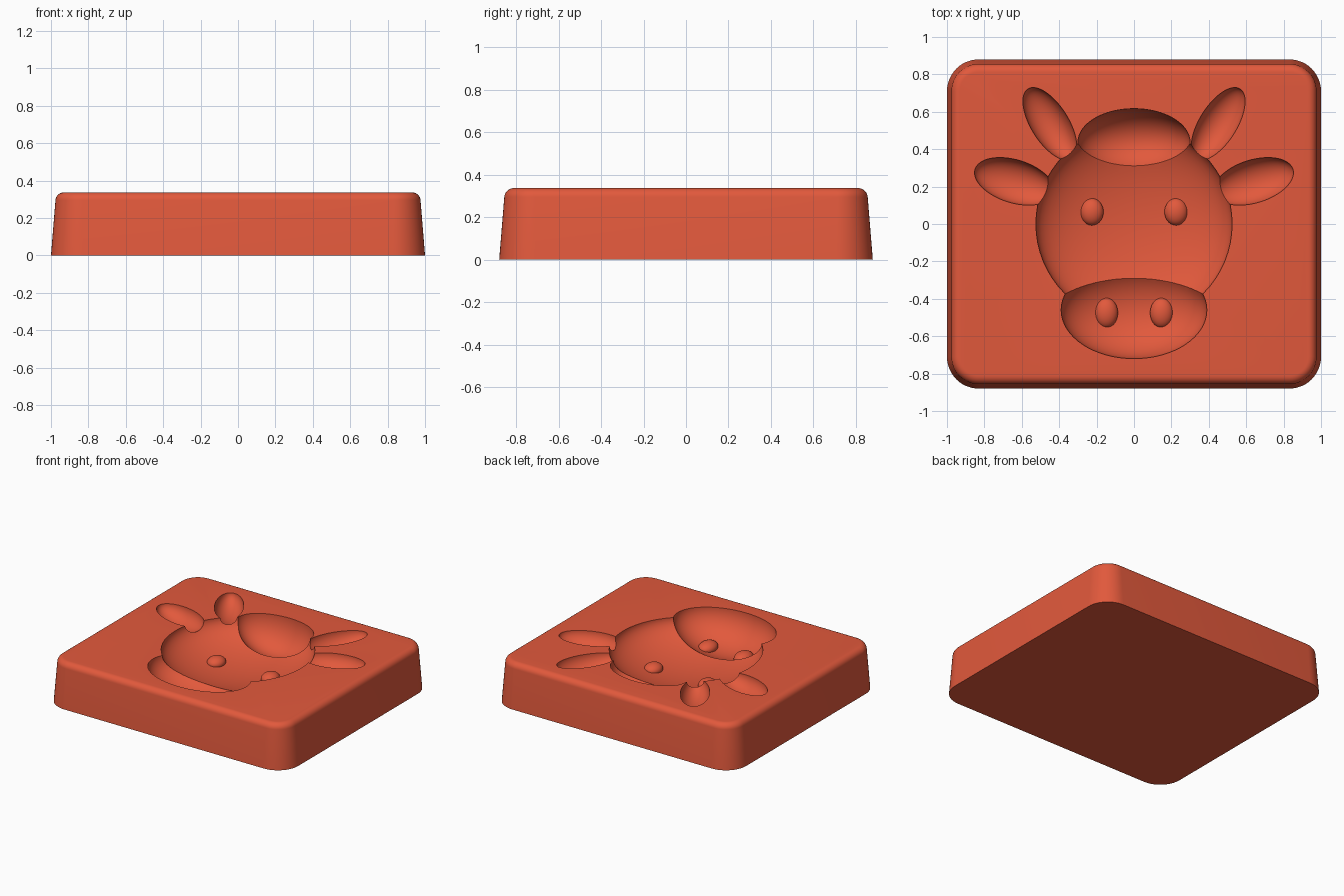
import bpy, bmesh, math
from math import cos, sin, pi, radians

if "Cube" in bpy.data.objects:
    bpy.data.objects.remove(bpy.data.objects["Cube"], do_unlink=True)

HX, HY, TOP, CORNER = 1.0, 0.88, 0.337, 0.17

clay = bpy.data.materials.new("terracotta_red")
clay.use_nodes = True
colour = (0.76, 0.10, 0.045, 1)
clay.diffuse_color = colour
clay.node_tree.nodes["Principled BSDF"].inputs["Base Color"].default_value = colour


def make_object(name, bm):
    mesh = bpy.data.meshes.new(name)
    bmesh.ops.recalc_face_normals(bm, faces=bm.faces)
    bm.to_mesh(mesh)
    bm.free()
    obj = bpy.data.objects.new(name, mesh)
    mesh.materials.append(clay)
    bpy.context.collection.objects.link(obj)
    return obj


def rounded_ring(bm, inset, z, steps=12):
    """Ring of vertices around a rounded rectangle."""
    r = CORNER - inset
    ring = []
    for q, (sx, sy) in enumerate([(1, 1), (-1, 1), (-1, -1), (1, -1)]):
        for i in range(steps + 1):
            a = (q + i / steps) * pi / 2
            ring.append(bm.verts.new((sx * (HX - CORNER) + r * cos(a),
                                      sy * (HY - CORNER) + r * sin(a), z)))
    return ring


def ellipsoid(name, centre, radii, turn=0):
    bm = bmesh.new()
    bmesh.ops.create_uvsphere(bm, u_segments=64, v_segments=33, radius=1)
    obj = make_object(name, bm)
    obj.location, obj.scale = centre, radii
    obj.rotation_euler.z = radians(turn)
    obj.hide_render = True
    return obj


def combine(body, tool, operation):
    bpy.context.view_layer.update()
    mod = body.modifiers.new("combine", "BOOLEAN")
    mod.operation, mod.solver, mod.object = operation, "EXACT", tool
    bpy.context.view_layer.objects.active = body
    bpy.ops.object.modifier_apply(modifier=mod.name)
    bpy.data.objects.remove(tool, do_unlink=True)


# Block with drafted walls and a rounded top edge
bm = bmesh.new()
fillet = 0.045
profile = [(0, 0)]
for i in range(9):
    a = radians(4 + 86 * i / 8)
    profile.append((0.024 + fillet * (1 - cos(a)), TOP - fillet * (1 - sin(a))))
rings = [rounded_ring(bm, inset, z) for inset, z in profile]
for low, high in zip(rings, rings[1:]):
    for i in range(len(low)):
        j = (i + 1) % len(low)
        bm.faces.new((low[i], low[j], high[j], high[i]))
bm.faces.new(rings[0][::-1])
bm.faces.new(rings[-1])
mould = make_object("mould_block", bm)

# Hollows of the cow head: face, muzzle, tuft
combine(mould, ellipsoid("face_hollow", (0, 0, TOP), (0.525, 0.525, 0.2)), "DIFFERENCE")
combine(mould, ellipsoid("muzzle_hollow", (0, -0.46, TOP), (0.39, 0.26, 0.22)), "DIFFERENCE")
combine(mould, ellipsoid("tuft_hollow", (0, 0.437, TOP), (0.3, 0.18, 0.225)), "DIFFERENCE")

# Paired horns and ears
for s in (-1, 1):
    combine(mould, ellipsoid("horn_hollow", (s * 0.45, 0.536, TOP),
                             (0.22, 0.1, 0.1), s * 58), "DIFFERENCE")
    combine(mould, ellipsoid("ear_hollow", (s * 0.64, 0.228, TOP),
                             (0.22, 0.115, 0.1), s * 17), "DIFFERENCE")

# Paired raised eyes and nostrils
for s in (-1, 1):
    combine(mould, ellipsoid("eye", (s * 0.225, 0.065, TOP - 0.18),
                             (0.062, 0.072, 0.045)), "UNION")
    combine(mould, ellipsoid("nostril", (s * 0.148, -0.475, TOP - 0.203),
                             (0.062, 0.08, 0.045)), "UNION")

bpy.ops.object.select_all(action="DESELECT")
mould.select_set(True)
bpy.context.view_layer.objects.active = mould
bpy.ops.object.shade_smooth_by_angle(angle=radians(30))
